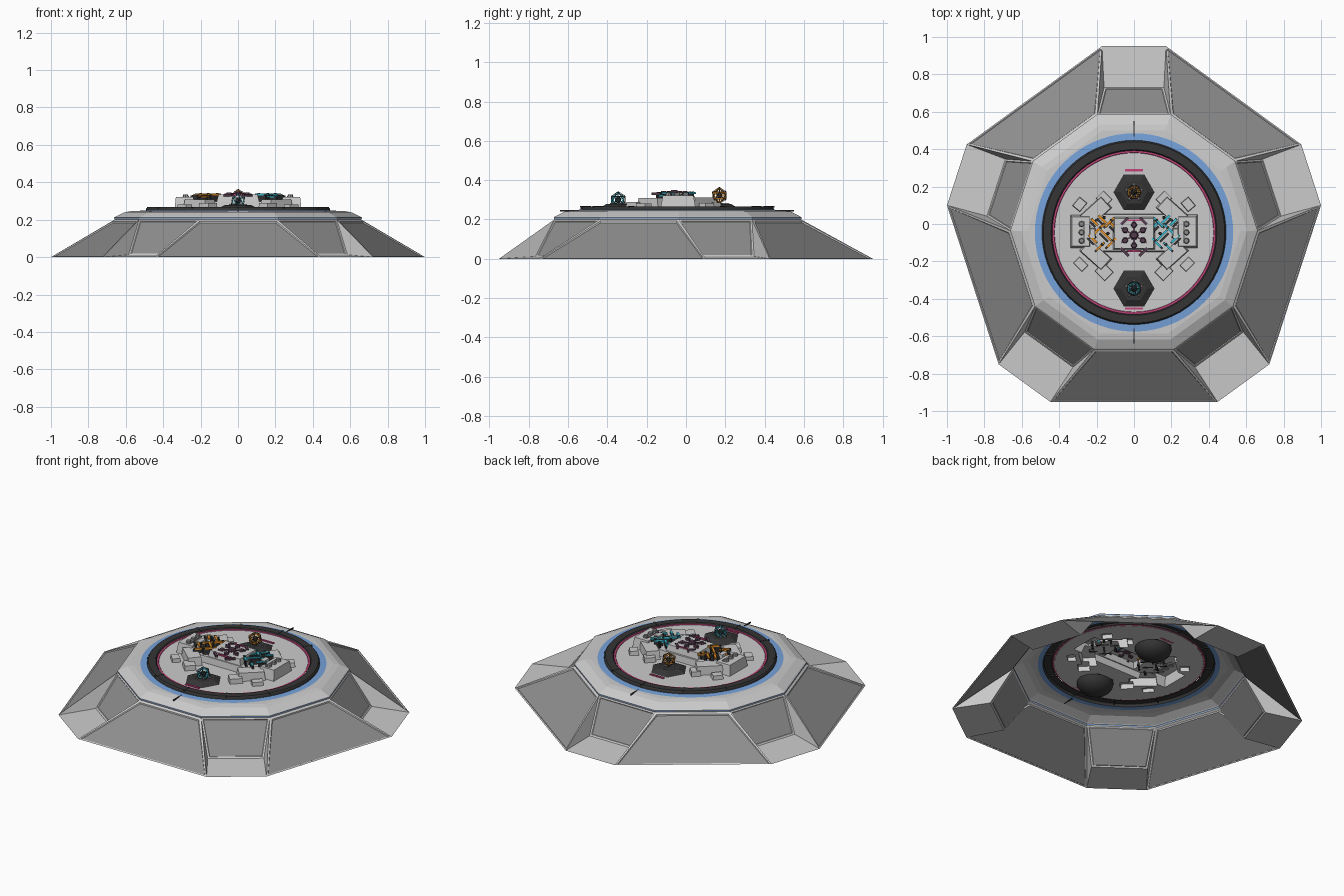
import bpy, bmesh, math
from mathutils import Matrix, Vector

if "Cube" in bpy.data.objects:
    bpy.data.objects.remove(bpy.data.objects["Cube"])

CY = -0.045   # centre of the ten-sided hull in y


def mat(name, r, g, b):
    m = bpy.data.materials.new(name)
    m.diffuse_color = (r, g, b, 1)
    m.use_nodes = True
    m.node_tree.nodes["Principled BSDF"].inputs["Base Color"].default_value = m.diffuse_color
    return m


LIGHT = mat("light_grey", .62, .62, .62)
PANEL = mat("panel_grey", .27, .27, .27)
DARK = mat("dark", .035, .035, .035)
BLUE = mat("blue", .18, .36, .7)
PINK = mat("pink", .55, .06, .2)
ORANGE = mat("orange", .85, .3, .02)
CYAN = mat("cyan", .05, .55, .7)
PURPLE = mat("purple", .09, .045, .075)


def finish(bm, name, *mats):
    me = bpy.data.meshes.new(name)
    bm.to_mesh(me)
    bm.free()
    for m in mats:
        me.materials.append(m)
    ob = bpy.data.objects.new(name, me)
    bpy.context.collection.objects.link(ob)
    return ob


def polar(r, deg, z):
    a = math.radians(deg)
    return Vector((r * math.cos(a), CY + r * math.sin(a), z))


def face(bm, pts, mi=0):
    f = bm.faces.new([bm.verts.new(p) for p in pts])
    f.material_index = mi
    return f


def framed(bm, pts, w, depth):
    """Light frame around a sunken dark panel."""
    f = face(bm, pts)
    f.normal_update()
    bmesh.ops.inset_individual(bm, faces=[f], thickness=w, depth=0)
    bmesh.ops.inset_individual(bm, faces=[f], thickness=depth, depth=-depth)
    f.material_index = 1


def lathe(name, prof, m, n=72):
    bm = bmesh.new()
    rings = [[bm.verts.new(polar(r, 360 * i / n, z)) for i in range(n)] for r, z in prof]
    for a, b in zip(rings, rings[1:]):
        for i in range(n):
            j = (i + 1) % n
            bm.faces.new((a[i], a[j], b[j], b[i]))
    return finish(bm, name, m)


def box(bm, x, y, z0, z1, sx, sy, rot=0, taper=1.0):
    """Box of full size sx, sy from z0 to z1 with an optionally narrower top."""
    vs = bmesh.ops.create_cube(bm, size=1)["verts"]
    for v in vs:
        k = taper if v.co.z > 0 else 1
        v.co = Vector((v.co.x * sx * k, v.co.y * sy * k, z1 if v.co.z > 0 else z0))
    M = Matrix.Translation((x, y, 0)) @ Matrix.Rotation(math.radians(rot), 4, 'Z')
    bmesh.ops.transform(bm, matrix=M, verts=vs)


def drum(bm, x, y, z0, z1, r0, r1, n=6, caps=True):
    bmesh.ops.create_cone(bm, cap_ends=caps, segments=n, radius1=r0, radius2=r1, depth=z1 - z0,
                          matrix=Matrix.Translation((x, y, (z0 + z1) / 2)) @ Matrix.Rotation(math.pi / 2 if n == 6 else 0, 4, 'Z'))


# Sloped hull: five wide framed panels alternating with five niches
RO, RT, ZT = 1.0104, .66, .2
NO, NT = 9.75, 17.2
bm = bmesh.new()
corners = []
for k in range(5):
    t = 90 + 72 * k
    a, b = polar(RO, t - NO, 0), polar(RO, t + NO, 0)
    c, d = polar(RT, t + NT, ZT), polar(RT, t - NT, ZT)
    u = Vector((math.cos(math.radians(t)), math.sin(math.radians(t)), 0))
    s = Vector((-u.y, u.x, 0))
    mid = Vector((0, CY, .012)) + u * .775
    e, f = mid - s * .16, mid + s * .16
    face(bm, (a, b, f, e))
    face(bm, (a, e, d))
    face(bm, (b, c, f))
    framed(bm, (e, f, c, d), .014, .004)
    framed(bm, (b, polar(RO, t + 72 - NO, 0), polar(RT, t + 72 - NT, ZT), c), .017, .006)
    corners += [t - NT, t + NT]
finish(bm, "hull_slopes", LIGHT, PANEL)

# Ten-sided shoulder and the deck that blends into a circle
bm = bmesh.new()
levels = [(.66, .2, 0), (.662, .206, 1), (.662, .211, 0), (.655, .216, 0), (.605, .24, 0), (.57, .246, 0)]
for i, t0 in enumerate(corners):
    t1 = corners[(i + 1) % 10] + (360 if i == 9 else 0)
    for (r0, z0, m0), (r1, z1, m1) in zip(levels, levels[1:]):
        face(bm, (polar(r0, t0, z0), polar(r0, t1, z0), polar(r1, t1, z1), polar(r1, t0, z1)), m0)
    p, q = polar(.57, t0, .246), polar(.57, t1, .246)
    for j in range(6):
        g, h = j / 6, (j + 1) / 6
        face(bm, (p.lerp(q, g), p.lerp(q, h), polar(.52, t0 + (t1 - t0) * h, .247), polar(.52, t0 + (t1 - t0) * g, .247)))
bmesh.ops.remove_doubles(bm, verts=bm.verts, dist=1e-5)
finish(bm, "hull_shoulder", LIGHT, BLUE)

# Round trim rings
lathe("blue_ring", [(.53, .2475), (.49, .25)], BLUE)
lathe("dark_ring", [(.4925, .25), (.49, .261), (.485, .267), (.443, .267), (.436, .258)], DARK)
lathe("pink_ring", [(.437, .261), (.427, .261), (.424, .257)], PINK)

# Thin seams across the rings and shoulder
bm = bmesh.new()
for t in (30, 60, 120, 150, 210, 240, 300, 330, 90, 270):
    p = polar(.467, t, 0)
    box(bm, p.x, p.y, .26, .2685, .055, .006, t)
for sgn in (1, -1):
    box(bm, 0, CY + sgn * .55, .24, .2485, .005, .09)
finish(bm, "ring_seams", DARK)

# Arena floor: raised blocks fused with the floor, then opened underneath
bm = bmesh.new()
drum(bm, 0, CY, .24, .258, .428, .428, 72)
floor = finish(bm, "arena_floor", LIGHT)
blocks = [(0, -.047, .298, .56, .21, 0, .92), (0, -.05, .335, .26, .2, 0, .8)]
for s in (1, -1):
    blocks += [(s * .285, -.04, .322, .115, .19, 0, .82), (s * .205, .065, .311, .17, .09, -s * 42, .85),
               (s * .205, -.165, .309, .17, .09, s * 42, .85), (s * .16, -.255, .288, .08, .07, s * 45, .9),
               (s * .29, .105, .283, .06, .07, s * 40, .8), (s * .285, -.215, .281, .07, .05, s * 45, .9),
               (s * .16, .135, .287, .07, .06, s * 45, .9), (s * .222, -.05, .337, .04, .07, 0, .7)]
for i, (x, y, z, sx, sy, rot, tp) in enumerate(blocks):
    bm = bmesh.new()
    box(bm, x, y, .23 - .0007 * i, z, sx, sy, rot, tp)
    cut = finish(bm, "block_helper")
    cut.hide_render = True
    md = floor.modifiers.new("join", 'BOOLEAN')
    md.operation, md.solver, md.object = 'UNION', 'EXACT', cut
    bpy.context.view_layer.objects.active = floor
    bpy.ops.object.modifier_apply(modifier="join")
    bpy.data.objects.remove(cut)
bm = bmesh.new()
bm.from_mesh(floor.data)
low = [f for f in bm.faces if f.calc_center_median().z < .2575]
bmesh.ops.delete(bm, geom=low, context='FACES')
bm.to_mesh(floor.data)
bm.free()

# Hexagonal pads with bowls beneath, claws and floating lattice orbs
for name, y, zo, col in (("front", -.345, .3, CYAN), ("back", .17, .322, ORANGE)):
    bm = bmesh.new()
    drum(bm, 0, y, .257, .278, .112, .07)
    finish(bm, name + "_hex_pad", DARK)
    bm = bmesh.new()
    bmesh.ops.create_uvsphere(bm, u_segments=24, v_segments=12, radius=1)
    bmesh.ops.delete(bm, geom=[v for v in bm.verts if v.co.z > .01], context='VERTS')
    bmesh.ops.transform(bm, verts=bm.verts, matrix=Matrix.Translation((0, y, .257)) @ Matrix.Diagonal((.108, .1, .075, 1)))
    for f in bm.faces:
        f.smooth = True
    finish(bm, name + "_bowl", DARK)
    bm = bmesh.new()
    for k in range(5):
        t = math.radians(90 + 72 * k)
        box(bm, .03 * math.cos(t), y + .03 * math.sin(t), .276, .284, .045, .006, math.degrees(t), .8)
    finish(bm, name + "_claws", PANEL)
    for part, r, th, m in (("lattice", .036, .006, col), ("outer_cage", .042, .003, DARK)):
        bm = bmesh.new()
        bmesh.ops.create_icosphere(bm, subdivisions=1, radius=r, matrix=Matrix.Translation((0, y, zo)))
        w = finish(bm, f"{name}_orb_{part}", m).modifiers.new("wire", 'WIREFRAME')
        w.thickness = th
    bm = bmesh.new()
    bmesh.ops.create_icosphere(bm, subdivisions=2, radius=.016, matrix=Matrix.Translation((0, y, zo)))
    finish(bm, name + "_orb_core", DARK)

# Pink bars outside each pad
bm = bmesh.new()
for y in (.287, -.452):
    box(bm, 0, y, .257, .264, .095, .012)
finish(bm, "pink_bars", PINK)

# Machinery on both sides: diagonal coloured bars over dark links
bars = [(.10, -.02, .07, 45), (.13, .01, .07, -45), (.17, .025, .06, 45), (.19, -.03, .09, -45),
        (.15, -.06, .08, 45), (.12, -.10, .07, -45), (.18, -.12, .06, -45), (.22, -.08, .06, 45), (.21, .01, .05, 45)]
for s, name, col in ((-1, "left", ORANGE), (1, "right", CYAN)):
    bm, dk = bmesh.new(), bmesh.new()
    for i, (x, y, l, r) in enumerate(bars):
        z = .318 + .006 * (i % 3)
        box(bm, s * x, y, z, z + .009, l, .013, s * r, .95)
        box(dk, s * (x + .012), y - .012, .297, z + .006, l * .8, .012, s * r)
        drum(dk, s * (x - .01), y + .01, .3, z + .012, .009, .007)
    finish(bm, name + "_coloured_bars", col)
    finish(dk, name + "_dark_links", DARK)
    bm = bmesh.new()
    for y in (-.09, -.045, 0):
        drum(bm, s * .28, y, .32, .336, .017, .012, 8)
    box(bm, s * .268, -.045, .32, .328, .012, .12)
    finish(bm, name + "_end_posts", PANEL)

# Central hub: ring of hexagonal studs, spokes and pink trim
bm = bmesh.new()
drum(bm, 0, -.06, .333, .35, .026, .018)
for k in range(6):
    t = math.radians(60 * k + 30)
    x, y = .055 * math.cos(t), -.06 + .055 * math.sin(t)
    drum(bm, x, y, .333, .346, .018, .013)
    box(bm, x * .8, -.06 + (y + .06) * .8, .333, .341, .07, .009, 60 * k + 30)
for s in (1, -1):
    box(bm, s * .05, -.15, .325, .338, .06, .015, s * 45)
    box(bm, s * .05, .015, .325, .34, .05, .015, -s * 45)
finish(bm, "central_hub", PURPLE)
bm = bmesh.new()
for y in (.02, -.145):
    box(bm, 0, y, .33, .339, .07, .01)
finish(bm, "hub_trim", PINK)
